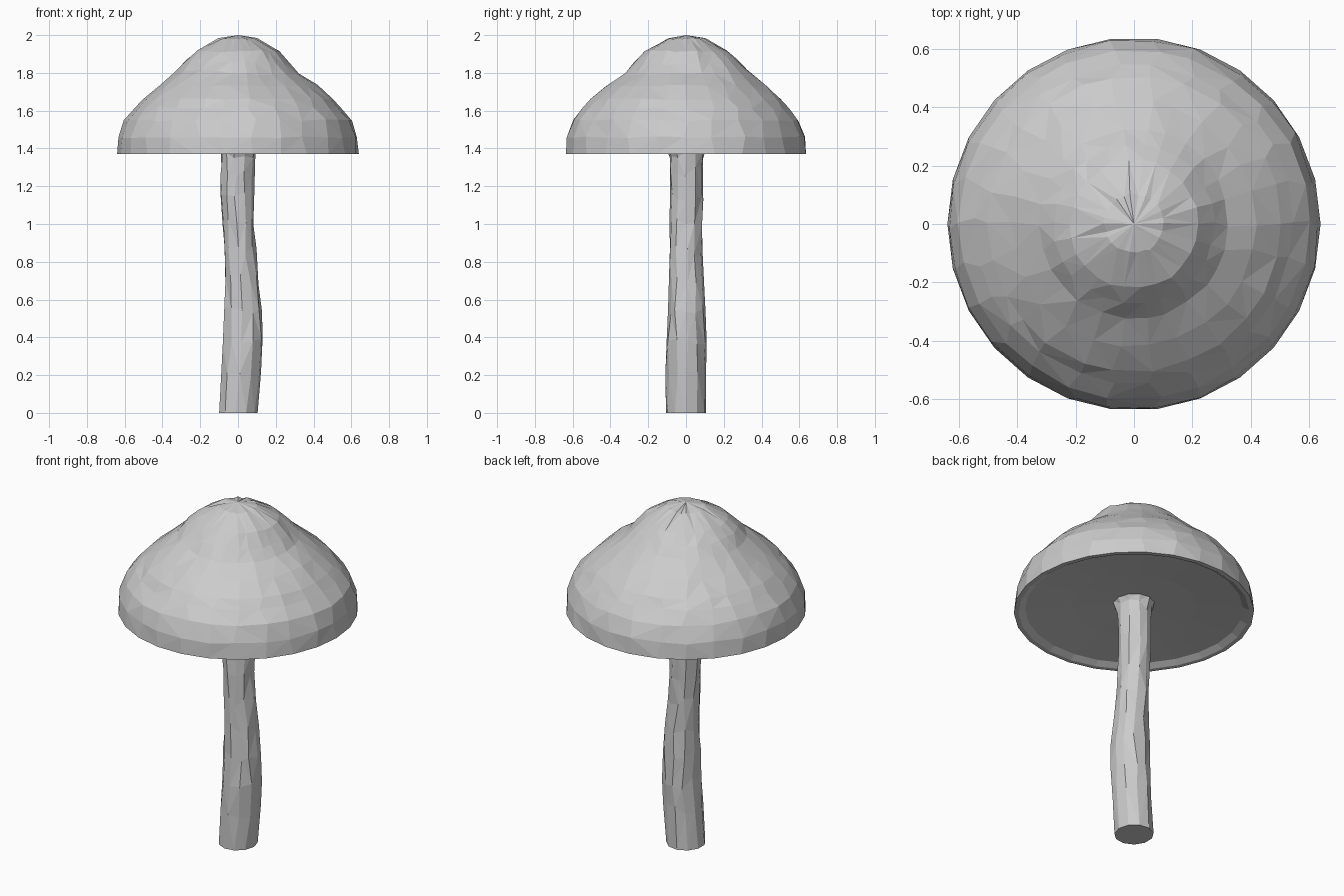
import bpy, bmesh, math, random

if "Cube" in bpy.data.objects:
    bpy.data.objects.remove(bpy.data.objects["Cube"])

random.seed(4)


def add_rings(bm, rings):
    # bridge successive rings of equal length with quads
    loops = [[bm.verts.new(p) for p in ring] for ring in rings]
    n = len(loops[0])
    for a, b in zip(loops, loops[1:]):
        for i in range(n):
            j = (i + 1) % n
            bm.faces.new((a[i], a[j], b[j], b[i]))
    return loops


def finish(bm, name):
    bmesh.ops.triangulate(bm, faces=[f for f in bm.faces if len(f.verts) == 4])
    bmesh.ops.recalc_face_normals(bm, faces=bm.faces[:])
    mesh = bpy.data.meshes.new(name)
    bm.to_mesh(mesh)
    bm.free()
    ob = bpy.data.objects.new(name, mesh)
    bpy.context.collection.objects.link(ob)
    return ob


# Cap: worn bell profile from the underside, round the rim and up to the tip
SIDES = 26
profile = [(0.09, 1.42), (0.33, 1.41), (0.58, 1.39), (0.615, 1.37), (0.64, 1.37),
           (0.633, 1.46), (0.60, 1.55), (0.545, 1.615), (0.505, 1.66),
           (0.42, 1.732), (0.325, 1.80), (0.275, 1.855), (0.22, 1.915), (0.10, 1.98)]
rings = []
for k, (r, z) in enumerate(profile):
    ring = []
    for i in range(SIDES):
        a = 2 * math.pi * i / SIDES
        rr, zz = r, z
        if k > 4:
            a += random.uniform(-0.04, 0.04)
            rr += random.uniform(-0.005, 0.005)
            zz += random.uniform(-0.005, 0.005)
        # the step below the crown is pressed in only towards the front right
        if k in (10, 11):
            step = max(0.0, math.cos(a + math.radians(35)))
            zz += 0.012 - 0.022 * step
        ring.append((rr * math.cos(a), rr * math.sin(a), zz))
    rings.append(ring)
bm = bmesh.new()
loops = add_rings(bm, rings)
tip = bm.verts.new((0, 0, 2.0))
for i in range(SIDES):
    bm.faces.new((loops[-1][i], loops[-1][(i + 1) % SIDES], tip))
bm.faces.new(loops[0])
finish(bm, "mushroom_cap")

# Stem: (height, centre x, centre y, radius x, radius y), gently bowed
STEM_SIDES = 11
sections = [(0.0, 0.0, 0.0, 0.103, 0.106), (0.22, 0.017, 0.0, 0.110, 0.108),
            (0.38, 0.027, 0.0, 0.110, 0.110), (0.54, 0.028, 0.004, 0.105, 0.100),
            (0.70, 0.020, 0.003, 0.092, 0.092), (0.86, 0.011, 0.0, 0.087, 0.089),
            (1.0, 0.002, 0.001, 0.084, 0.088), (1.14, -0.004, 0.003, 0.094, 0.089),
            (1.28, -0.002, 0.003, 0.093, 0.090), (1.37, 0.0, 0.003, 0.094, 0.092),
            (1.43, 0.0, 0.0, 0.115, 0.115)]
rings = []
for k, (z, cx, cy, rx, ry) in enumerate(sections):
    ring = []
    inner = 0 < k < len(sections) - 1
    for i in range(STEM_SIDES):
        a = 2 * math.pi * i / STEM_SIDES
        s, dz = 1.01, 0
        if inner:
            a += random.uniform(-0.12, 0.12)
            s = random.uniform(0.94, 1.03)
            dz = random.uniform(-0.03, 0.03)
        ring.append((cx + rx * s * math.cos(a), cy + ry * s * math.sin(a), z + dz))
    rings.append(ring)
bm = bmesh.new()
loops = add_rings(bm, rings)
bm.faces.new(loops[0])
bm.faces.new(loops[-1])
finish(bm, "mushroom_stem")
